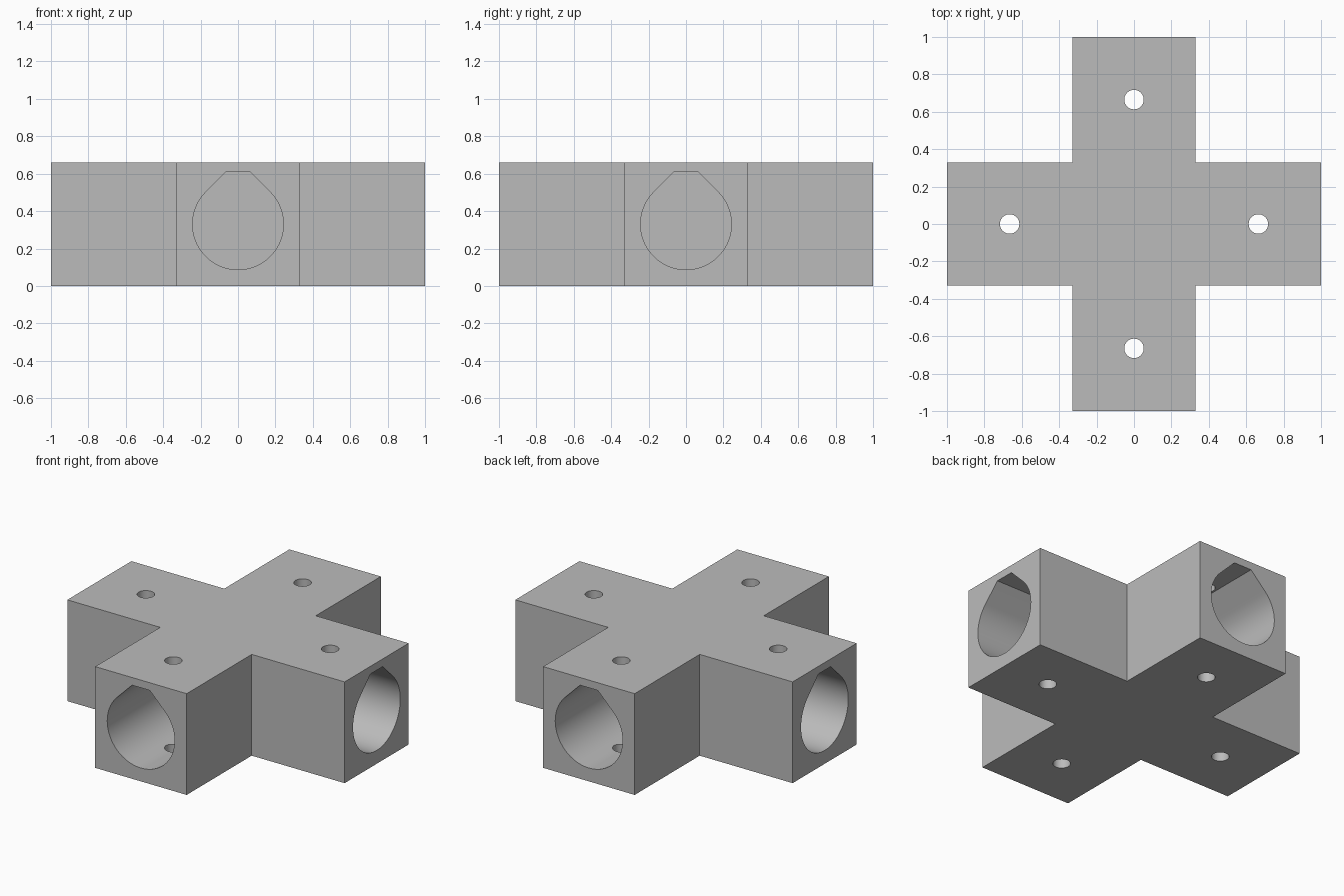
import bpy
import bmesh
from math import pi, sin, cos, radians
from mathutils import Matrix, Vector

if "Cube" in bpy.data.objects:
    bpy.data.objects.remove(bpy.data.objects["Cube"], do_unlink=True)

HALF = 0.33           # half width of each square arm
REACH = 1.0           # arm end distance from centre
HEIGHT = 2 * HALF
BORE_R = 0.243        # socket radius
BORE_TOP = 0.28       # flat roof above the socket axis
BORE_END = HALF       # sockets stop at the central block
HOLE_R = 0.052
HOLE_AT = (HALF + REACH) / 2
OVER = 0.05           # cutter overshoot

grey = bpy.data.materials.new("plain grey")
grey.use_nodes = True
colour = (0.5, 0.5, 0.5, 1)
grey.diffuse_color = colour
grey.node_tree.nodes["Principled BSDF"].inputs["Base Color"].default_value = colour


def prism(bm, points, offset):
    """Extrude a closed planar outline by an offset."""
    face = bm.faces.new([bm.verts.new(p) for p in points])
    moved = bmesh.ops.extrude_face_region(bm, geom=[face])["geom"]
    verts = [v for v in moved if isinstance(v, bmesh.types.BMVert)]
    bmesh.ops.translate(bm, verts=verts, vec=offset)


def make_object(name, bm):
    bmesh.ops.recalc_face_normals(bm, faces=bm.faces)
    mesh = bpy.data.meshes.new(name)
    bm.to_mesh(mesh)
    bm.free()
    mesh.materials.append(grey)
    obj = bpy.data.objects.new(name, mesh)
    bpy.context.collection.objects.link(obj)
    return obj


quarter_turns = [Matrix.Rotation(i * pi / 2, 3, 'Z') for i in range(4)]

# Cross-shaped body
bm = bmesh.new()
arm = [Vector((REACH, -HALF, 0)), Vector((REACH, HALF, 0)), Vector((HALF, HALF, 0))]
prism(bm, [turn @ p for turn in quarter_turns for p in arm], (0, 0, HEIGHT))
body = make_object("cross_connector", bm)

# Teardrop sockets with a flat roof, one in each arm
STEPS = 72
profile = [(BORE_R * cos(a), BORE_R * sin(a))
           for a in (radians(135 + 270 * i / STEPS) for i in range(STEPS + 1))]
roof = BORE_R * 2 ** 0.5 - BORE_TOP
profile += [(roof, BORE_TOP), (-roof, BORE_TOP)]
bm = bmesh.new()
for turn in quarter_turns:
    outline = [turn @ Vector((BORE_END, y, HALF + z)) for y, z in profile]
    prism(bm, outline, turn @ Vector((REACH + OVER - BORE_END, 0, 0)))
sockets = make_object("socket_cutter", bm)

# Vertical screw holes through the arms
bm = bmesh.new()
for turn in quarter_turns:
    centre = turn @ Vector((HOLE_AT, 0, HALF))
    bmesh.ops.create_cone(bm, cap_ends=True, segments=40, radius1=HOLE_R,
                          radius2=HOLE_R, depth=HEIGHT + 2 * OVER,
                          matrix=Matrix.Translation(centre))
holes = make_object("screw_hole_cutter", bm)

# Cut the openings
bpy.ops.object.select_all(action='DESELECT')
bpy.context.view_layer.objects.active = body
body.select_set(True)
for cutter in (sockets, holes):
    cutter.hide_render = True
    mod = body.modifiers.new(cutter.name, 'BOOLEAN')
    mod.operation = 'DIFFERENCE'
    mod.solver = 'EXACT'
    mod.object = cutter
    bpy.ops.object.modifier_apply(modifier=mod.name)
    bpy.data.objects.remove(cutter, do_unlink=True)

bpy.ops.object.shade_smooth_by_angle(angle=radians(30))
